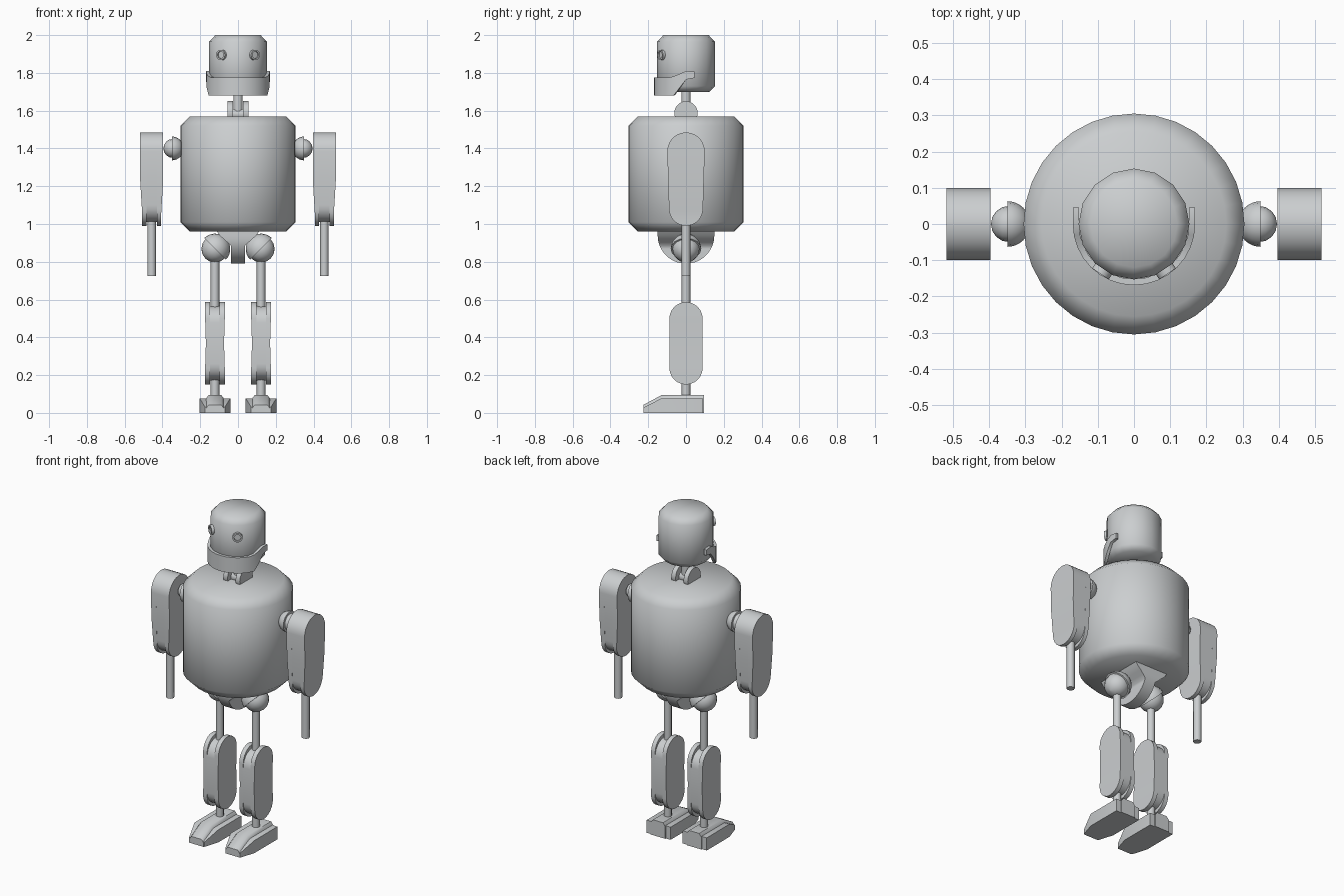
import bpy, bmesh, math
from mathutils import Vector, Matrix

if "Cube" in bpy.data.objects:
    bpy.data.objects.remove(bpy.data.objects["Cube"])

metal = bpy.data.materials.new("grey metal")
metal.diffuse_color = (0.6, 0.62, 0.63, 1)
metal.use_nodes = True
metal.node_tree.nodes["Principled BSDF"].inputs["Base Color"].default_value = metal.diffuse_color


def finish(name, bm, angle=50):
    bmesh.ops.recalc_face_normals(bm, faces=bm.faces)
    me = bpy.data.meshes.new(name)
    bm.to_mesh(me)
    bm.free()
    me.materials.append(metal)
    ob = bpy.data.objects.new(name, me)
    bpy.context.collection.objects.link(ob)
    bpy.ops.object.select_all(action='DESELECT')
    ob.select_set(True)
    bpy.context.view_layer.objects.active = ob
    bpy.ops.object.shade_smooth_by_angle(angle=math.radians(angle))
    return ob


def loft(name, rings, angle=50):
    """Skin a list of equal-length closed rings and cap both ends."""
    bm = bmesh.new()
    vs = [[bm.verts.new(p) for p in r] for r in rings]
    n = len(rings[0])
    for a, b in zip(vs, vs[1:]):
        for i in range(n):
            j = (i + 1) % n
            bm.faces.new((a[i], a[j], b[j], b[i]))
    bm.faces.new(vs[0])
    bm.faces.new(vs[-1])
    return finish(name, bm, angle)


def lathe(name, profile, sides, origin=(0, 0, 0), axis=(0, 0, 1)):
    """Turned part: profile of (radius, height) along an axis."""
    m = Matrix.Translation(origin) @ Vector((0, 0, 1)).rotation_difference(Vector(axis)).to_matrix().to_4x4()
    ang = [2 * math.pi * i / sides for i in range(sides)]
    return loft(name, [[m @ Vector((r * math.cos(a), r * math.sin(a), h)) for a in ang] for r, h in profile])


def ball(name, r, origin, axis, start=-90):
    steps = [math.radians(start + (89 - start) * i / 8) for i in range(9)]
    lathe(name, [(r * max(math.cos(t), 0.02), r * math.sin(t)) for t in steps], 16, origin, axis)


def slab(name, rows):
    """Rows of (z, x_min, x_max, y_half) skinned upwards."""
    loft(name, [[(a, -h, z), (b, -h, z), (b, h, z), (a, h, z)] for z, a, b, h in rows])


def capsule(z0, z1, r0, r1, steps=7):
    """(z, half depth) down a stadium outline."""
    t = [math.radians(4 + 86 * i / (steps - 1)) for i in range(steps)]
    low = [(z0 + r0 - r0 * math.cos(a), r0 * math.sin(a)) for a in t]
    top = [(z1 - r1 + r1 * math.cos(a), r1 * math.sin(a)) for a in reversed(t)]
    mid = [((low[-1][0] + top[0][0]) / 2, (r0 + r1) / 2)]
    return low + mid + top


def limb(name, cx, z0, z1, r0, r1, width, slot, low_cut, top_cut):
    """Rounded limb shell: two outer cheeks and a shorter core between them."""
    for s, part in ((-1, "left_cheek"), (1, "right_cheek")):
        slab(f"{name}_{part}", [(z, *sorted((cx + s * slot, cx + s * width(z))), h)
                                for z, h in capsule(z0, z1, r0, r1)])
    slab(f"{name}_core", [(z, cx - slot, cx + slot, h)
                          for z, h in capsule(z0 + low_cut, z1 - top_cut, r0, r1)])


# Head, neck and torso
lathe("head", [(0.125, 1.70), (0.153, 1.73), (0.153, 1.965), (0.12, 2.0)], 16)
lathe("neck", [(0.025, 1.58), (0.025, 1.72)], 12)
lathe("torso", [(0.255, 0.96), (0.305, 1.01), (0.305, 1.52), (0.255, 1.57)], 32)
for s in (-1, 1):
    lathe("neck_hinge_plate", [(0.062, 0.027), (0.062, 0.055)], 20, (0, 0, 1.588), (s, 0, 0))
lathe("neck_hinge_core", [(0.03, -0.03), (0.03, 0.03)], 16, (0, 0, 1.58), (1, 0, 0))

# Jaw guard: a curved band that rises to the temples
path = [(-1, 0.045)] + [(-math.cos(a), -math.sin(a)) for a in [math.pi * i / 16 for i in range(17)]] + [(1, 0.045)]


def ramp(y, y0, y1, a, b):
    return a + (b - a) * min(max((y - y0) / (y1 - y0), 0), 1)


rings = []
for i, (x, y) in enumerate(path):
    end = i in (0, len(path) - 1)
    outer, inner = (((0.169 * x, y), (0.152 * x, y)) if end else
                    ((0.169 * x, 0.169 * y), (0.152 * x, 0.152 * y)))
    yo = outer[1]
    lo = ramp(yo, -0.066, 0.0, 1.68, 1.765) + 0.008 * end
    hi = ramp(yo, -0.08, 0.005, 1.775, 1.812) - 0.006 * end
    rings.append([(*outer, lo), (*outer, hi), (*inner, hi), (*inner, lo)])
loft("jaw_guard", rings)

# Pelvis: half disc, flaring out to the torso
rows = []
for i in range(13):
    a = math.radians(4 + 86 * i / 12)
    z = 0.94 - 0.15 * math.cos(a)
    w = ramp(z, 0.885, 0.955, 0.036, 0.115)
    rows.append((z, -w, w, 0.15 * math.sin(a)))
slab("pelvis", rows + [(0.975, -0.12, 0.12, 0.15)])

for s, side in ((-1, "right"), (1, "left")):
    # Eye: short tube facing outwards with a sunken lens
    a = math.radians(34)
    d = Vector((s * math.sin(a), -math.cos(a), 0))
    lathe(f"{side}_eye", [(0.028, 0.13), (0.028, 0.166), (0.019, 0.166), (0.019, 0.158)], 16, (0, 0, 1.895), d)

    # Shoulder joint and arm
    ball(f"{side}_shoulder_ball", 0.05, (s * 0.345, 0, 1.4), (s, 0, 0))
    ball(f"{side}_shoulder_socket", 0.063, (s * 0.35, 0, 1.4), (-s, 0, 0), 0)
    limb(f"{side}_upper_arm", s * 0.457, 0.99, 1.485, 0.09, 0.099,
         lambda z: ramp(z, 1.05, 1.23, 0.05, 0.061), 0.027, 0.02, 0)
    lathe(f"{side}_forearm", [(0.023, 0.725), (0.023, 1.05)], 8, (s * 0.457, 0, 0))

    # Hip joint and leg
    x = s * 0.122
    ball(f"{side}_hip_ball", 0.072, (x, 0, 0.868), (s, 0, -1))
    ball(f"{side}_hip_socket", 0.081, (x, 0, 0.868), (-s, 0, 1), 0)
    lathe(f"{side}_thigh", [(0.023, 0.54), (0.023, 0.84)], 8, (x, 0, 0))
    limb(f"{side}_shin", x, 0.15, 0.587, 0.088, 0.088,
         lambda z: 0.048 + 0.004 * min(abs(z - 0.37) / 0.13, 1), 0.025, 0.022, 0.022)
    lathe(f"{side}_ankle", [(0.023, 0.08), (0.023, 0.2)], 8, (x, 0, 0))

    # Foot: low wide sole block with a raised middle ridge
    loft(f"{side}_foot_base", [[(x - w, y, 0), (x + w, y, 0), (x + w, y, h), (x - w, y, h)]
                               for y, w, h in ((-0.222, 0.052, 0.03), (-0.13, 0.081, 0.077), (0.09, 0.081, 0.077))])
    loft(f"{side}_foot_ridge", [[(x - 0.049, y, 0), (x + 0.049, y, 0), (x + 0.049, y, h - 0.02),
                                 (x + 0.034, y, h), (x - 0.034, y, h), (x - 0.049, y, h - 0.02)]
                                for y, h in ((-0.226, 0.042), (-0.13, 0.094), (0.096, 0.094))])
